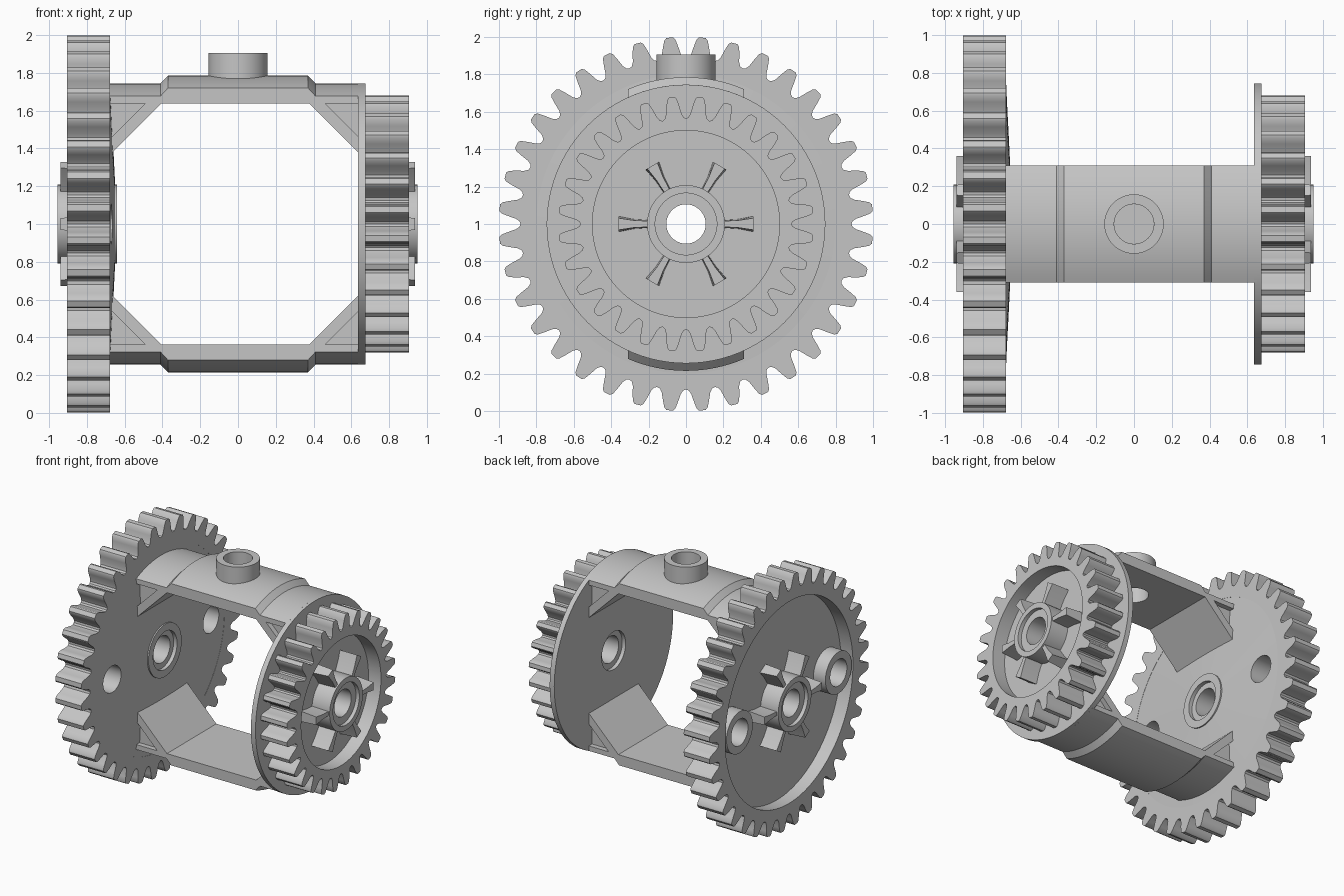
import bpy, bmesh
from math import sin, cos, pi, sqrt, radians
from mathutils import Vector

cube = bpy.data.objects.get("Cube")
if cube:
    bpy.data.objects.remove(cube, do_unlink=True)

GREY = (0.56, 0.56, 0.56, 1)
grey = bpy.data.materials.new("light_grey_plastic")
grey.use_nodes = True
grey.diffuse_color = GREY
grey.node_tree.nodes["Principled BSDF"].inputs["Base Color"].default_value = GREY

AXLE = Vector((0, 0, 1))      # the axle runs along x at this height
HOLE = 0.105


def smooth(ob):
    bpy.ops.object.select_all(action='DESELECT')
    bpy.context.view_layer.objects.active = ob
    ob.select_set(True)
    bpy.ops.object.shade_smooth_by_angle(angle=radians(30))


def finish(name, bm, offset=AXLE):
    bmesh.ops.recalc_face_normals(bm, faces=bm.faces)
    bmesh.ops.translate(bm, verts=bm.verts, vec=offset)
    mesh = bpy.data.meshes.new(name)
    bm.to_mesh(mesh)
    bm.free()
    mesh.materials.append(grey)
    ob = bpy.data.objects.new(name, mesh)
    bpy.context.collection.objects.link(ob)
    smooth(ob)
    return ob


def skin(bm, loops, closed):
    """Join matching closed loops of points with quads, capping open ends."""
    rows = [[bm.verts.new(p) for p in loop] for loop in loops]
    pairs = list(zip(rows, rows[1:]))
    if closed:
        pairs.append((rows[-1], rows[0]))
    for a, b in pairs:
        for i in range(len(a)):
            j = (i + 1) % len(a)
            bm.faces.new((a[i], a[j], b[j], b[i]))
    if not closed:
        bm.faces.new(rows[0])
        bm.faces.new(rows[-1])


def lathe(name, profile, offset=AXLE, upright=False, steps=72):
    """Spin a closed (height, radius) profile into a ring."""
    bm = bmesh.new()
    loops = []
    for h, r in profile:
        ring = [(r * cos(2 * pi * i / steps), r * sin(2 * pi * i / steps)) for i in range(steps)]
        loops.append([(u, v, h) if upright else (h, u, v) for u, v in ring])
    skin(bm, loops, True)
    return finish(name, bm, offset)


def tube(name, x0, x1, inner, outer, **kw):
    return lathe(name, [(x0, inner), (x0, outer), (x1, outer), (x1, inner)], **kw)


def prism(name, points, place, lo, hi):
    bm = bmesh.new()
    skin(bm, [[place(p, d) for p in points] for d in (lo, hi)], False)
    return finish(name, bm)


def drill(target, centre, upright=False):
    """Cut a round hole through a part, then discard the cutter."""
    bm = bmesh.new()
    ring = [(HOLE * cos(2 * pi * i / 48), HOLE * sin(2 * pi * i / 48)) for i in range(48)]
    skin(bm, [[(u, v, d) if upright else (d, u, v) for u, v in ring] for d in (-0.3, 0.3)], False)
    cutter = finish("hole_cutter", bm, Vector(centre))
    cutter.hide_render = True
    mod = target.modifiers.new("hole", 'BOOLEAN')
    mod.operation = 'DIFFERENCE'
    mod.solver = 'EXACT'
    mod.object = cutter
    bpy.context.view_layer.objects.active = target
    bpy.ops.object.modifier_apply(modifier=mod.name)
    bpy.data.objects.remove(cutter, do_unlink=True)
    smooth(target)


def gear_rim(name, teeth, root, tip, inner, x0, x1):
    """Toothed ring with a round opening."""
    half = [(-0.5, 0), (-0.4, 0.05), (-0.32, 0.22), (-0.24, 0.6), (-0.17, 0.9), (-0.1, 1)]
    tooth = half + [(-a, h) for a, h in reversed(half[1:])]
    outline = [((t + 0.5 + a) * 2 * pi / teeth, root + (tip - root) * h)
               for t in range(teeth) for a, h in tooth]
    bm = bmesh.new()
    outer = [[(x, r * cos(a), r * sin(a)) for a, r in outline] for x in (x0, x1)]
    bore = [[(x, inner * cos(a), inner * sin(a)) for a, r in outline] for x in (x1, x0)]
    skin(bm, outer + bore, True)
    return finish(name, bm)


def hub(name, outer_x, inner_x, step):
    """Axle sleeve with a shallow counterbore at both ends."""
    lathe(name, [(outer_x - step, HOLE), (outer_x - step, 0.165), (outer_x, 0.165),
                 (outer_x, 0.208), (inner_x, 0.208), (inner_x, 0.15),
                 (inner_x + step, 0.15), (inner_x + step, HOLE)])


def fins(side, base, top):
    """Six flared plates around a hub, thinner toward the top."""
    for k in range(6):
        a = k * pi / 3

        def place(p, x):
            w = p[1] * (0.75 if x == top else 1)
            return (x, p[0] * cos(a) - w * sin(a), p[0] * sin(a) + w * cos(a))
        shape = [(0.19, -0.02), (0.28, -0.026), (0.36, -0.042),
                 (0.36, 0.042), (0.28, 0.026), (0.19, 0.02)]
        prism(f"{side}_hub_fin_{k + 1}", shape, place, base, top)


# Large gear: rim, dished floor with shallow cone, hub and fins
gear_rim("large_gear_rim", 36, 0.885, 1.0, 0.8, -0.905, -0.678)
floor = lathe("large_gear_floor", [(-0.8, 0.2), (-0.8, 0.83), (-0.681, 0.83), (-0.65, 0.2)])
hub("large_gear_hub", -0.955, -0.64, -0.03)
fins("large_gear", -0.79, -0.94)

# Pin bosses through the large gear
for side, s in (("back", 1), ("front", -1)):
    centre = Vector((0, s * 0.62, 1))
    tube(f"{side}_pin_boss", -0.905, -0.79, HOLE, 0.165, offset=centre, steps=48)
    drill(floor, (-0.7, s * 0.62, 1))

# Small gear: flange, rim, raised floor, hub and fins
tube("small_gear_flange", 0.635, 0.675, 0.2, 0.745, steps=96)
gear_rim("small_gear_rim", 28, 0.565, 0.682, 0.5, 0.67, 0.905)
tube("small_gear_floor", 0.67, 0.795, 0.2, 0.53)
hub("small_gear_hub", 0.95, 0.635, 0.03)
fins("small_gear", 0.785, 0.938)

# Curved bridging arms with corner gussets
W, FLAT = 0.31, 0.638
STATIONS = [(-0.685, 0.745), (-0.41, 0.745), (-0.37, 0.785), (-0.115, 0.785),
            (0.115, 0.785), (0.37, 0.785), (0.41, 0.745), (0.65, 0.745)]
for side, s in (("top", 1), ("bottom", -1)):
    loops = []
    for x, r in STATIONS:
        ys = [W * (i / 8 - 1) for i in range(17)]
        arc = [(x, y, s * sqrt(r * r - y * y)) for y in ys]
        loops.append(arc + [(x, W, s * FLAT), (x, -W, s * FLAT)])
    bm = bmesh.new()
    skin(bm, loops, False)
    arm = finish(f"{side}_arm", bm)
    if s > 0:
        drill(arm, (0, 0, 1.7), upright=True)

    for end, wall, d in (("left", 0.65, -1), ("right", -0.68, 1)):
        def place(p, y):
            return (wall + d * p[0], y, s * p[1])
        brace = [(0, 0.365), (0.285, 0.65), (0.2, 0.65), (0, 0.45)]
        prism(f"{side}_{end}_brace", brace, place, -W, W)
        infill = [(0, 0.435), (0.215, 0.65), (0, 0.65)]
        prism(f"{side}_{end}_brace_infill", infill, place, -W + 0.04, W - 0.04)

# Round socket on the top arm
tube("top_socket", 0.7, 0.905, HOLE, 0.157, upright=True)
